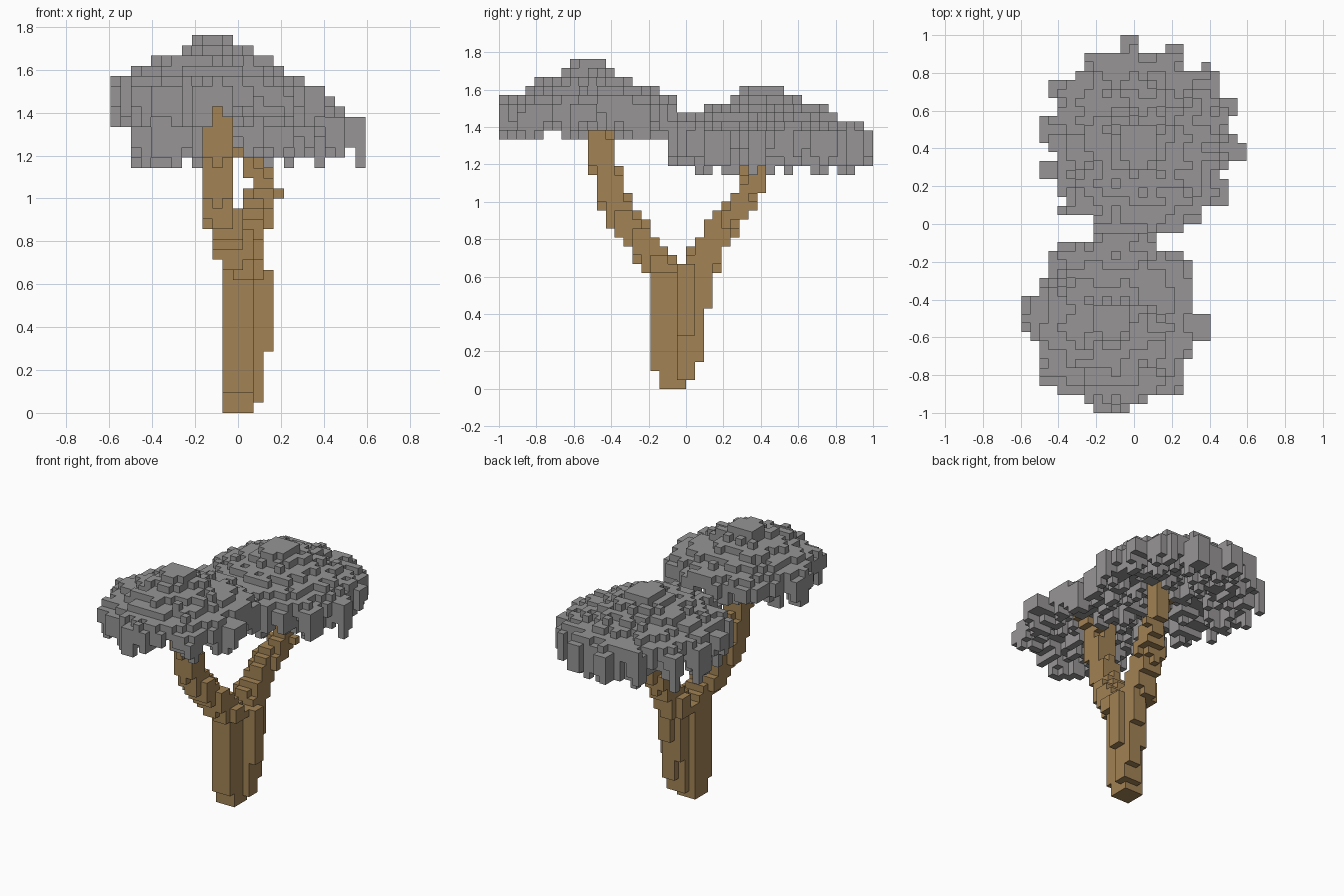
import bpy
import bmesh
import math
import random
from mathutils import Vector, noise

random.seed(7)
S = 2 / 42  # edge length of one block

old = bpy.data.objects.get("Cube")
if old:
    bpy.data.objects.remove(old, do_unlink=True)


def make_material(name, rgb):
    mat = bpy.data.materials.new(name)
    mat.use_nodes = True
    mat.diffuse_color = (*rgb, 1)
    bsdf = mat.node_tree.nodes["Principled BSDF"]
    bsdf.inputs["Base Color"].default_value = (*rgb, 1)
    bsdf.inputs["Roughness"].default_value = 1
    return mat


def build_blocks(name, cells, neighbours, mat):
    """Make the exposed skin of a set of block cells."""
    bm = bmesh.new()
    verts = {}

    def corner(p):
        key = tuple(p)
        if key not in verts:
            x, y, z = key
            verts[key] = bm.verts.new(((x - 0.5) * S, y * S, z * S))
        return verts[key]

    for cell in sorted(cells):
        for axis in range(3):
            u, v = (axis + 1) % 3, (axis + 2) % 3
            for side in (0, 1):
                near = list(cell)
                near[axis] += 2 * side - 1
                if tuple(near) in cells or tuple(near) in neighbours:
                    continue
                loop = []
                for du, dv in ((0, 0), (1, 0), (1, 1), (0, 1)):
                    p = list(cell)
                    p[axis] += side
                    p[u] += du
                    p[v] += dv
                    loop.append(corner(p))
                bm.faces.new(loop if side else loop[::-1])
    mesh = bpy.data.meshes.new(name)
    bm.to_mesh(mesh)
    bm.free()
    mesh.materials.append(mat)
    obj = bpy.data.objects.new(name, mesh)
    bpy.context.collection.objects.link(obj)


def crown(center, size, first_row, lefts, rights, top, floor, drop):
    """Stepped dome over a ragged outline, hollowed from below."""
    cells = set()
    for row, (left, right) in enumerate(zip(lefts, rights)):
        j = first_row - row
        for i in range(left, right + 1):
            dx, dy = i * S - center[0], (j + 0.5) * S - center[1]
            reach = size[1] if dy > 0 else size[2]
            t = min(math.hypot(dx / size[0], dy / reach), 1.1)
            fall = 0 if t < 0.2 else drop * t + random.uniform(-0.4, 0.7)
            upper = round(top - max(fall, 0))
            lump = noise.noise(Vector((i * 0.43, j * 0.43, top)))
            lower = floor + 1 + 3.5 * max(1 - t, 0) + 3.5 * lump + random.uniform(-1, 1)
            lower = max(floor, min(round(lower), upper - 2))
            cells.update((i, j, k) for k in range(lower, upper))
    return cells


def limb(points):
    """Sweep a rounded block section through (x, y, z, half x, half y)."""
    cells = set()
    for p, q in zip(points, points[1:]):
        for step in range(25):
            x, y, z, rx, ry = (a + (b - a) * step / 24 for a, b in zip(p, q))
            k = int(z / S)
            for i in range(-12, 13):
                for j in range(-21, 21):
                    ex, ey = abs(i * S - x) / rx, abs((j + 0.5) * S - y) / ry
                    if max(ex, ey) <= 1 and ex + ey <= 1.45:
                        cells.add((i, j, k))
    return cells


# Trunk core, back ridge and left ridge
wood = limb([(0, -0.07, 0.01, 0.08, 0.08), (0, -0.08, 0.12, 0.09, 0.09),
             (0, -0.1, 0.2, 0.09, 0.09), (0, -0.1, 0.63, 0.09, 0.09)])
wood |= limb([(0.06, 0, 0.06, 0.07, 0.055), (0.06, 0.03, 0.27, 0.07, 0.06),
              (0.06, 0.05, 0.5, 0.07, 0.08), (0.06, 0.05, 0.65, 0.07, 0.08)])
wood |= limb([(0.12, -0.01, 0.31, 0.05, 0.05), (0.12, 0.01, 0.65, 0.05, 0.06)])
# Front branch, spreading where it meets the leaves
wood |= limb([(0.01, -0.12, 0.66, 0.09, 0.1), (-0.03, -0.25, 0.8, 0.09, 0.09),
              (-0.09, -0.36, 0.95, 0.08, 0.08), (-0.1, -0.42, 1.13, 0.075, 0.07),
              (-0.1, -0.45, 1.25, 0.075, 0.075), (-0.1, -0.47, 1.4, 0.075, 0.07),
              (-0.09, -0.47, 1.5, 0.14, 0.08)])
# Back branch and its side twigs
wood |= limb([(0.03, 0.06, 0.64, 0.09, 0.1), (0.05, 0.18, 0.85, 0.08, 0.08),
              (0.09, 0.28, 0.97, 0.08, 0.07), (0.12, 0.33, 1.03, 0.05, 0.06),
              (0.12, 0.38, 1.1, 0.05, 0.06), (0.12, 0.4, 1.3, 0.05, 0.05)])
wood |= limb([(0.1, 0.33, 1.02, 0.04, 0.04), (0.19, 0.36, 1.03, 0.04, 0.04)])
wood |= limb([(0.07, 0.31, 1.12, 0.04, 0.04), (0.04, 0.32, 1.18, 0.03, 0.04),
              (0, 0.32, 1.28, 0.03, 0.04)])

# Two leaf crowns, low behind and high in front, outlined row by row
leaves = crown((0.03, 0.43), (0.56, 0.57, 0.68), 20,
               [-1, -1, -5, -5, -6, -9, -9, -8, -8, -10, -10, -10,
                -9, -8, -10, -10, -8, -8, -7, -8, -4, -4, -4],
               [0, 0, 5, 5, 9, 9, 9, 11, 11, 10, 10, 11,
                12, 12, 10, 9, 10, 10, 10, 7, 7, 5, 2], 34, 24, 5.2)
leaves |= crown((-0.12, -0.52), (0.5, 0.5, 0.48), -2,
                [-4, -8, -9, -9, -9, -10, -10, -12, -12, -12,
                 -12, -11, -10, -10, -10, -10, -10, -8, -5, -4],
                [1, 2, 5, 6, 6, 6, 6, 6, 6, 8,
                 8, 8, 6, 6, 5, 5, 5, 5, 1, -1], 37, 28, 5)
# Stray leaf tufts on the back rim
leaves |= {(i, j, k) for i, j in ((4, 19), (5, 19), (8, 17)) for k in range(25, 29)}
leaves -= wood

build_blocks("trunk_and_branches", wood, leaves,
             make_material("brown bark", (0.36, 0.225, 0.09)))
build_blocks("leaf_canopy", leaves, wood,
             make_material("grey leaves", (0.31, 0.3, 0.305)))
